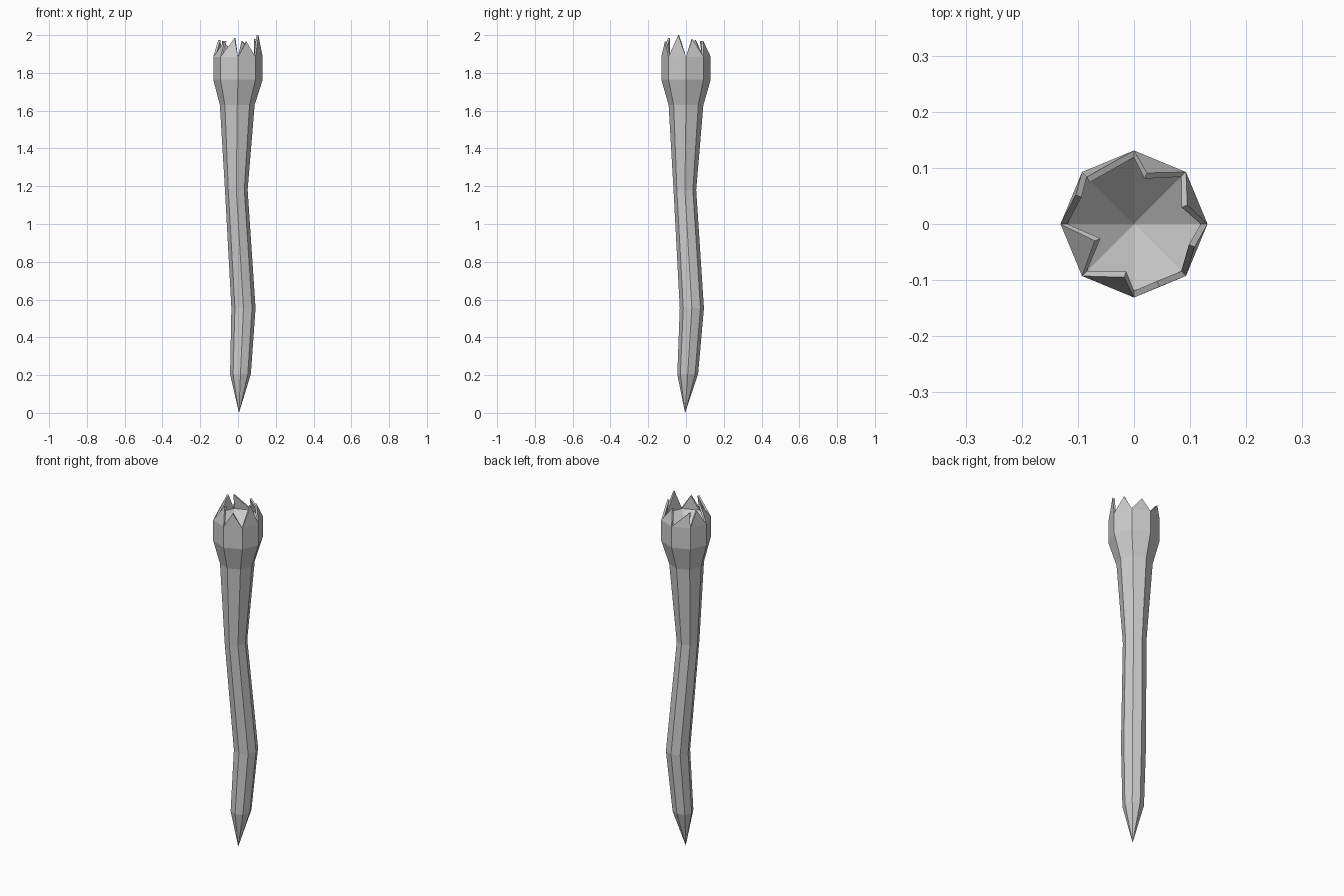
import bpy, bmesh
from math import cos, sin, tau
from mathutils import Vector

cube = bpy.data.objects.get("Cube")
if cube:
    bpy.data.objects.remove(cube, do_unlink=True)

SIDES = 8

stone = bpy.data.materials.new("pale_grey")
stone.use_nodes = True
stone.diffuse_color = (0.6, 0.6, 0.6, 1)
stone.node_tree.nodes["Principled BSDF"].inputs["Base Color"].default_value = (0.6, 0.6, 0.6, 1)


def ring(bm, x, y, z, r):
    return [bm.verts.new((x + r * cos(tau * k / SIDES), y + r * sin(tau * k / SIDES), z))
            for k in range(SIDES)]


def pairs(loop):
    return zip(loop, loop[1:] + loop[:1])


def bridge(bm, low, high):
    for (a, b), (c, d) in zip(pairs(low), pairs(high)):
        bm.faces.new((a, b, d, c))


def fan(bm, loop, point):
    apex = bm.verts.new(point)
    for a, b in pairs(loop):
        bm.faces.new((a, b, apex))


def finish(bm, name):
    bmesh.ops.recalc_face_normals(bm, faces=bm.faces)
    mesh = bpy.data.meshes.new(name)
    bm.to_mesh(mesh)
    bm.free()
    mesh.materials.append(stone)
    obj = bpy.data.objects.new(name, mesh)
    bpy.context.collection.objects.link(obj)


bm = bmesh.new()

# Crooked shaft and flared cup: centre x, centre y, height, radius
sections = [
    (0.013, 0.009, 0.205, 0.055),
    (0.029, 0.031, 0.555, 0.064),
    (-0.009, -0.006, 1.18, 0.06),
    (-0.004, 0, 1.63, 0.092),
    (0, 0, 1.765, 0.131),
    (0, 0, 1.885, 0.131),
]
rings = [ring(bm, *s) for s in sections]
for low, high in zip(rings, rings[1:]):
    bridge(bm, low, high)

# Pointed foot
fan(bm, rings[0], (0.005, -0.005, 0))

# Hollow of the cup
outer = rings[-1]
inner = ring(bm, 0, 0, 1.885, 0.119)
fan(bm, inner, (0, 0, 1.76))

# Jagged crown: one broken spike on each side, leaning inwards
spikes = [
    (0.095, 0.034, 1.98), (0.023, 0.091, 1.97),
    (-0.084, 0.084, 1.97), (-0.104, 0.052, 1.975),
    (-0.07, -0.03, 1.97), (-0.018, -0.095, 1.985),
    (0.045, -0.112, 1.965), (0.108, -0.041, 2.0),
]
for tip, (a, b), (c, d) in zip(spikes, pairs(outer), pairs(inner)):
    tip = Vector(tip)
    side = ((c.co - a.co) + (d.co - b.co)) / 2
    front = bm.verts.new(tip)
    back = bm.verts.new(tip + side)
    bm.faces.new((a, b, front))
    bm.faces.new((d, c, back))
    bm.faces.new((a, front, back, c))
    bm.faces.new((front, b, d, back))

finish(bm, "jagged_staff")
